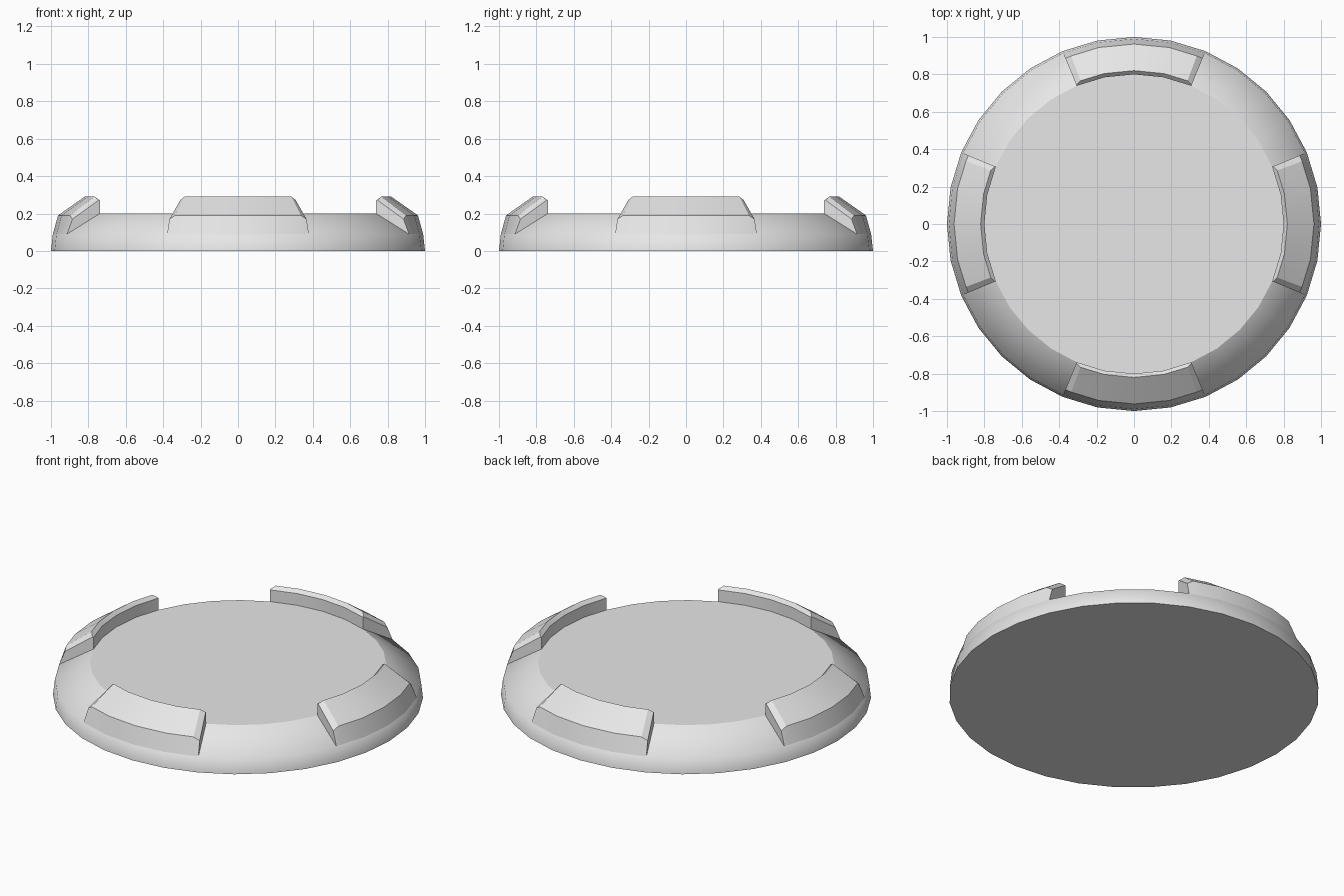
import bpy, bmesh, math

if "Cube" in bpy.data.objects:
    bpy.data.objects.remove(bpy.data.objects["Cube"])

grey = bpy.data.materials.new("light_grey")
grey.diffuse_color = (0.8, 0.8, 0.8, 1)
grey.use_nodes = True
grey.node_tree.nodes["Principled BSDF"].inputs["Base Color"].default_value = grey.diffuse_color


def make(name, bm, angle):
    bmesh.ops.recalc_face_normals(bm, faces=bm.faces)
    me = bpy.data.meshes.new(name)
    bm.to_mesh(me)
    bm.free()
    me.materials.append(grey)
    ob = bpy.data.objects.new(name, me)
    bpy.context.collection.objects.link(ob)
    bpy.ops.object.select_all(action='DESELECT')
    ob.select_set(True)
    bpy.context.view_layer.objects.active = ob
    bpy.ops.object.shade_smooth_by_angle(angle=math.radians(angle))
    return ob


def ring(bm, profile, angle, scale=1.0):
    c, s = math.cos(angle) * scale, math.sin(angle) * scale
    return [bm.verts.new((r * c, r * s, z)) for r, z in profile]


# Domed disc: 32 sides, rounded shoulder, flat top and bottom
SIDES = 32
bm = bmesh.new()
shoulder = [(1, 0), (0.99, 0.09), (0.8, 0.2)]
cols = [ring(bm, shoulder, 2 * math.pi * i / SIDES) for i in range(SIDES)]
for i in range(SIDES):
    a, b = cols[i], cols[(i + 1) % SIDES]
    for k in range(2):
        bm.faces.new((a[k], b[k], b[k + 1], a[k + 1]))
caps = [bm.faces.new([c[2] for c in cols]), bm.faces.new([c[0] for c in cols])]
disc = make("domed_disc", bm, 60)
# keep the rims of the flat top and bottom crisp
for e in disc.data.edges:
    z = [disc.data.vertices[v].co.z for v in e.vertices]
    if abs(z[0] - z[1]) < 1e-5 and (z[0] < 0.01 or z[0] > 0.19):
        e.use_edge_sharp = True

# Four raised rim tabs with chamfered ends and inner edge
FULL = [(0.8, 0.15), (0.8, 0.27), (0.82, 0.29), (0.962, 0.19), (0.99, 0.09), (0.98, 0.05)]
END = [(0.8, 0.15), (0.8, 0.27), (0.806, 0.272), (0.958, 0.17), (0.99, 0.09), (0.98, 0.05)]
STEPS = [(-22.5, END, 1), (-20.5, FULL, 0.997), (-11.25, FULL, 1), (0, FULL, 1),
         (11.25, FULL, 1), (20.5, FULL, 0.997), (22.5, END, 1)]
for name, turn in (("right", 0), ("back", 90), ("left", 180), ("front", 270)):
    bm = bmesh.new()
    cols = [ring(bm, p, math.radians(turn + a), s) for a, p, s in STEPS]
    for a, b in zip(cols, cols[1:]):
        for k in range(6):
            j = (k + 1) % 6
            bm.faces.new((a[k], b[k], b[j], a[j]))
    bm.faces.new(cols[0])
    bm.faces.new(cols[-1])
    make(name + "_rim_tab", bm, 20)
